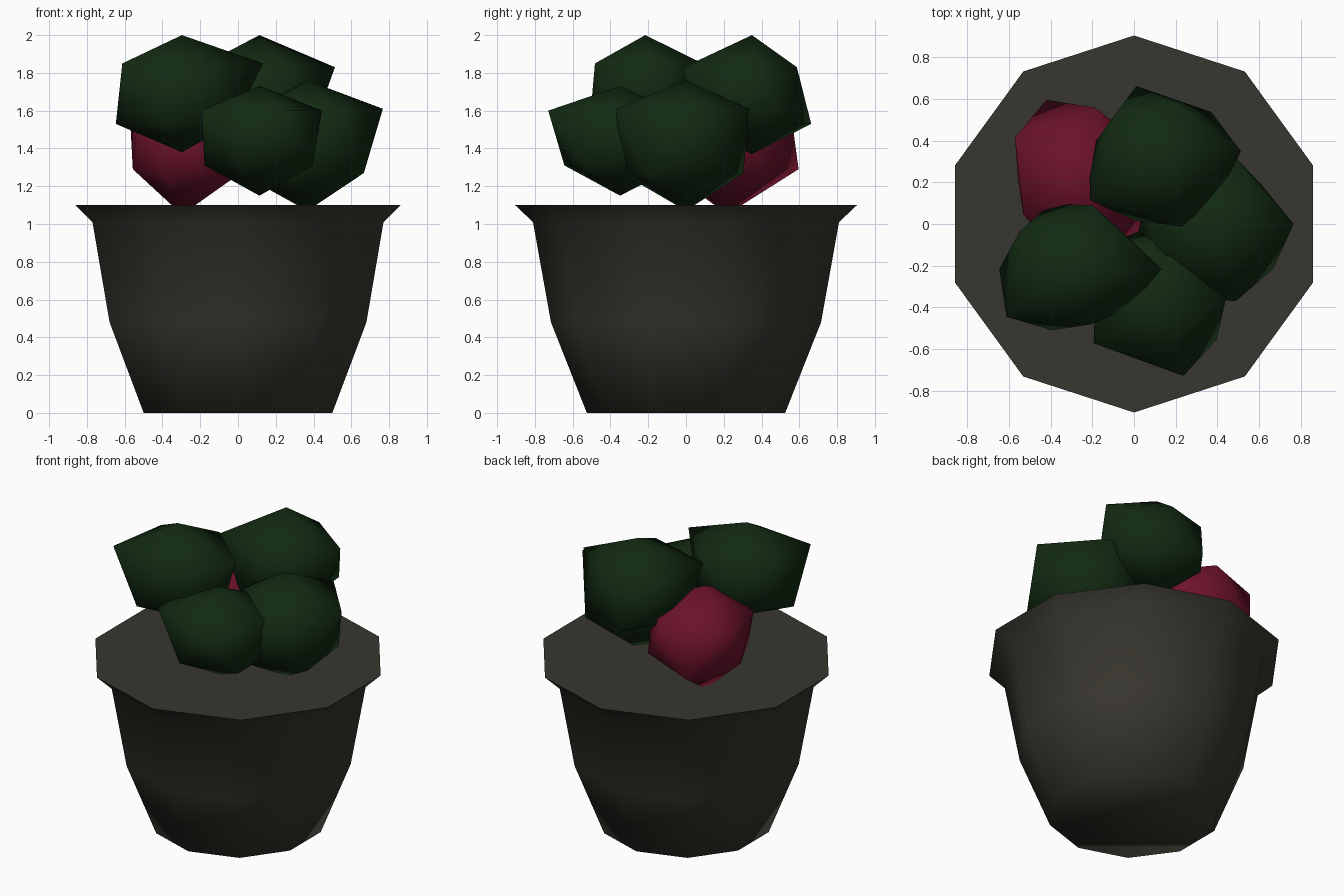
import bpy
import bmesh
from math import atan2, cos, sin, pi, hypot

cube = bpy.data.objects.get("Cube")
if cube:
    bpy.data.objects.remove(cube, do_unlink=True)


def make_material(name, rgb):
    mat = bpy.data.materials.new(name)
    mat.use_nodes = True
    colour = (*rgb, 1.0)
    mat.diffuse_color = colour
    mat.node_tree.nodes["Principled BSDF"].inputs["Base Color"].default_value = colour
    return mat


stone = make_material("dark stone", (0.04, 0.037, 0.028))
leaf = make_material("deep green", (0.006, 0.023, 0.006))
bloom = make_material("crimson", (0.15, 0.006, 0.024))


def finish(bm, name, mat):
    """Turn a bmesh into a smooth shaded object."""
    bmesh.ops.recalc_face_normals(bm, faces=bm.faces[:])
    for face in bm.faces:
        face.smooth = True
    mesh = bpy.data.meshes.new(name)
    bm.to_mesh(mesh)
    bm.free()
    mesh.materials.append(mat)
    obj = bpy.data.objects.new(name, mesh)
    bpy.context.collection.objects.link(obj)
    return obj


# Pot: ten-sided lathe with a flared rim and a flat soil-level top
SIDES = 10
pot_profile = [(0.525, 0), (0.715, 0.48), (0.81, 1.01), (0.905, 1.1)]
bm = bmesh.new()
rings = []
for radius, z in pot_profile:
    angles = [pi / 2 + 2 * pi * i / SIDES for i in range(SIDES)]
    rings.append([bm.verts.new((radius * cos(a), radius * sin(a), z)) for a in angles])
for low, high in zip(rings, rings[1:]):
    for i in range(SIDES):
        j = (i + 1) % SIDES
        bm.faces.new((low[i], low[j], high[j], high[i]))
bm.faces.new(rings[0][::-1])
top = bm.faces.new(rings[-1])
for edge in top.edges:
    edge.smooth = False
finish(bm, "pot", stone)


def make_clump(name, mat, step, heights, upper, lower):
    """Irregular icosahedron; heights run from bottom point to top point,
    upper and lower are ring radii counted from the outward direction."""
    turn = 2 * pi / 5
    start = step * turn
    cx, cy = 0.367 * cos(start), 0.367 * sin(start)
    bottom, low_z, high_z, peak = heights
    bm = bmesh.new()
    bmesh.ops.create_icosphere(bm, subdivisions=1, radius=1)
    for v in bm.verts:
        x, y, z = v.co
        if hypot(x, y) < 0.1:
            v.co = (cx, cy, peak if z > 0 else bottom)
            continue
        offset = 0 if z > 0 else 0.5
        k = round(atan2(y, x) / turn - offset) % 5
        radius = (upper if z > 0 else lower)[k]
        a = start + (k + offset) * turn
        v.co = (cx + radius * cos(a), cy + radius * sin(a), high_z if z > 0 else low_z)
    finish(bm, name, mat)


# Foliage: five clumps spaced evenly round the pot
make_clump("right_leaf_clump", leaf, 0, (1.07, 1.27, 1.61, 1.76),
           (0.4, 0.35, 0.35, 0.32, 0.39), (0.31, 0.32, 0.36, 0.36, 0.37))
make_clump("back_leaf_clump", leaf, 1, (1.37, 1.53, 1.83, 2.0),
           (0.25, 0.27, 0.4, 0.38, 0.4), (0.33, 0.33, 0.35, 0.36, 0.32))
make_clump("flower_clump", bloom, 2, (1.05, 1.29, 1.57, 1.74),
           (0.34, 0.29, 0.35, 0.39, 0.36), (0.26, 0.33, 0.42, 0.35, 0.4))
make_clump("left_leaf_clump", leaf, 3, (1.38, 1.53, 1.85, 2.0),
           (0.39, 0.28, 0.43, 0.32, 0.31), (0.31, 0.33, 0.3, 0.33, 0.35))
make_clump("front_leaf_clump", leaf, 4, (1.15, 1.31, 1.6, 1.73),
           (0.4, 0.33, 0.3, 0.36, 0.38), (0.35, 0.33, 0.33, 0.29, 0.31))
